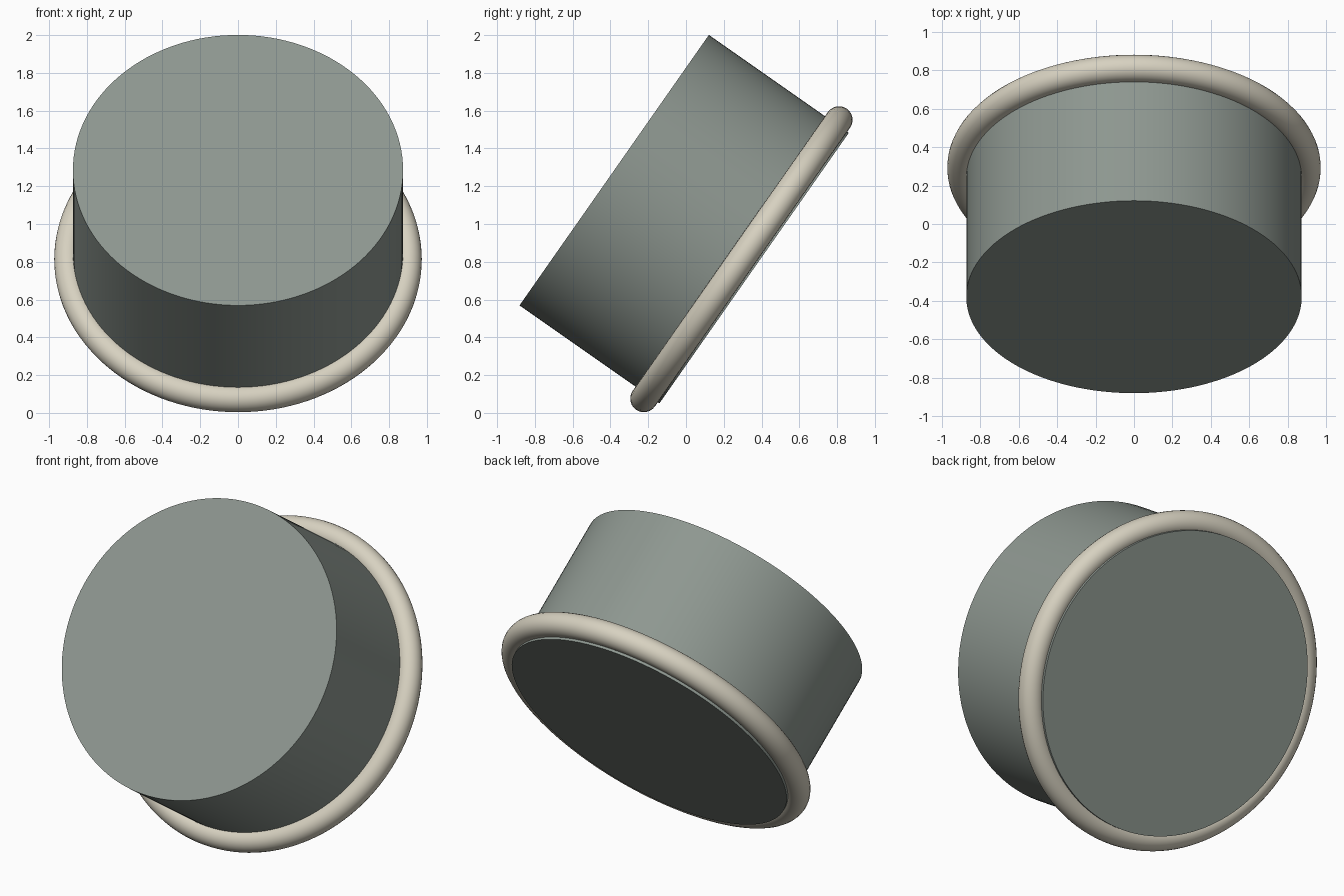
import bpy, math
from mathutils import Vector

if "Cube" in bpy.data.objects:
    bpy.data.objects.remove(bpy.data.objects["Cube"])

TILT = math.radians(55)
AXIS = Vector((0, math.sin(TILT), -math.cos(TILT)))   # from front face to back face
FRONT = Vector((0, -0.38, 1.285))                     # centre of the front face
LENGTH, RADIUS = 0.904, 0.874


def material(name, rgb):
    m = bpy.data.materials.new(name)
    m.diffuse_color = (*rgb, 1)
    m.use_nodes = True
    m.node_tree.nodes["Principled BSDF"].inputs["Base Color"].default_value = m.diffuse_color
    return m


def finish(name, mat):
    ob = bpy.context.object
    ob.name = name
    ob.data.materials.append(mat)
    bpy.ops.object.shade_smooth_by_angle(angle=math.radians(35))


# Tilted drum body
bpy.ops.mesh.primitive_cylinder_add(vertices=128, radius=RADIUS, depth=LENGTH,
                                    location=FRONT + AXIS * LENGTH / 2,
                                    rotation=(TILT, 0, 0))
finish("drum_body", material("grey green", (0.27, 0.31, 0.28)))

# Rounded ring around the back edge
bpy.ops.mesh.primitive_torus_add(major_segments=128, minor_segments=24,
                                 major_radius=0.901, minor_radius=0.072,
                                 location=FRONT + AXIS * 0.822,
                                 rotation=(TILT, 0, 0))
finish("back_ring", material("cream", (0.68, 0.64, 0.53)))
